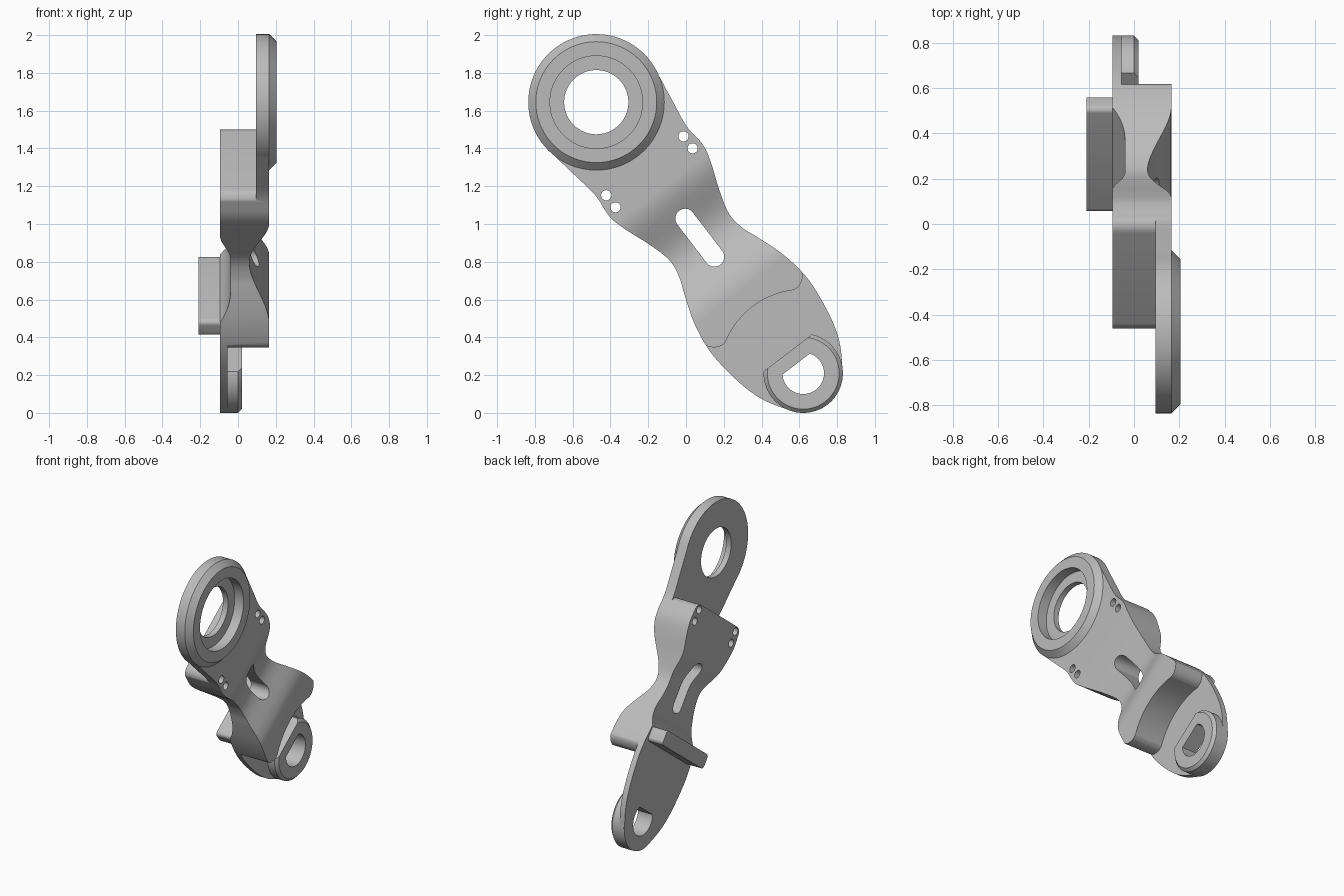
import bpy, bmesh
from math import cos, sin, pi, radians
from mathutils import Matrix, Vector

cube = bpy.data.objects.get("Cube")
if cube:
    bpy.data.objects.remove(cube)

# Arm frame: u runs from the ring to the boss, v across the arm, w through it
U, V, W = Vector((0, .607, -.795)), Vector((0, .795, .607)), Vector((1, 0, 0))
FRAME = Matrix((U, V, W)).transposed().to_4x4()
FRAME.translation = (0, -.475, 1.645)
BOSS_U = 1.805

steel = bpy.data.materials.new("light_grey_metal")
steel.use_nodes = True
grey = (.5, .5, .5, 1)
steel.diffuse_color = grey
steel.node_tree.nodes["Principled BSDF"].inputs["Base Color"].default_value = grey


def finish(name, bm):
    bmesh.ops.recalc_face_normals(bm, faces=bm.faces)
    mesh = bpy.data.meshes.new(name)
    bm.to_mesh(mesh)
    bm.free()
    mesh.materials.append(steel)
    obj = bpy.data.objects.new(name, mesh)
    obj.matrix_world = FRAME
    bpy.context.collection.objects.link(obj)
    return obj


def extrude(name, start, offset):
    """Solid swept from a closed loop of points along an offset."""
    bm = bmesh.new()
    face = bm.faces.new([bm.verts.new(p) for p in start])
    grown = bmesh.ops.extrude_face_region(bm, geom=[face])
    verts = [g for g in grown["geom"] if isinstance(g, bmesh.types.BMVert)]
    bmesh.ops.translate(bm, verts=verts, vec=offset)
    return finish(name, bm)


def plan_solid(name, outline, w0, w1):
    return extrude(name, [(u, v, w0) for u, v in outline], (0, 0, w1 - w0))


def lathe(name, profile, centre_u, steps=96):
    """Ring of revolution from a closed (radius, w) profile."""
    bm = bmesh.new()
    loops = [[bm.verts.new((centre_u + r * cos(2 * pi * i / steps), r * sin(2 * pi * i / steps), w))
              for i in range(steps)] for r, w in profile]
    for a, b in zip(loops, loops[1:] + loops[:1]):
        for i in range(steps):
            j = (i + 1) % steps
            bm.faces.new((a[i], a[j], b[j], b[i]))
    return finish(name, bm)


def combine(target, other, operation):
    mod = target.modifiers.new("combine", 'BOOLEAN')
    mod.operation, mod.object, mod.solver = operation, other, 'EXACT'
    bpy.context.view_layer.update()
    graph = bpy.context.evaluated_depsgraph_get()
    mesh = bpy.data.meshes.new_from_object(target.evaluated_get(graph))
    target.modifiers.clear()
    target.data = mesh
    bpy.data.objects.remove(other)


def arc(u, v, r, a0, a1, steps=24):
    angles = [radians(a0 + (a1 - a0) * i / steps) for i in range(steps + 1)]
    return [(u + r * cos(a), v + r * sin(a)) for a in angles]


def spline(points, steps=6):
    pts = [Vector(p) for p in points]
    pts = [2 * pts[0] - pts[1]] + pts + [2 * pts[-1] - pts[-2]]
    out = []
    for a, b, c, d in zip(pts, pts[1:], pts[2:], pts[3:]):
        for i in range(steps):
            t = i / steps
            out.append(tuple(.5 * (2 * b + (c - a) * t + (2 * a - 5 * b + 4 * c - d) * t * t
                                   + (3 * b - a - 3 * c + d) * t ** 3)))
    return out + [tuple(pts[-2])]


def ease(u0, w0, u1, w1, steps=20):
    return [(u0 + (u1 - u0) * i / steps, w0 + (w1 - w0) * (1 - cos(pi * i / steps)) / 2)
            for i in range(steps + 1)]


def mirrored(half):
    """Close a half outline that runs along +v by its mirror along -v."""
    return half + [(u, -v) for u, v in reversed(half) if abs(v) > 1e-5]


# Plan outline: ring end, shoulder, waist, hip, boss end
sides = spline([(.09, .3486), (.24, .325), (.39, .303), (.52, .312), (.62, .289), (.775, .232),
                (.9, .2), (1.0, .212), (1.09, .246), (1.224, .292), (1.356, .318),
                (1.484, .32), (1.666, .293), (1.8, .248), (1.932, .167)])
outline = mirrored(arc(0, 0, .36, 180, 77) + sides + arc(BOSS_U, 0, .21, 50, 0)[1:])
arm = plan_solid("arm", outline, -.095, .165)

# Side section: waist hollowed from both faces
hollow = [(1.08 + .16 * t / 12, -.04 - .055 * (t / 12) ** 2) for t in range(13)]
section = ([(-.6, .165)] + ease(.57, .165, .92, .06) + ease(.92, .06, 1.25, .165)[1:]
           + [(2.3, .165), (2.3, -.095)] + hollow[::-1] + ease(.9, -.04, .69, -.095)
           + [(-.6, -.095)])
combine(arm, extrude("section", [(u, -.6, w) for u, w in section], (0, 1.2, 0)), 'INTERSECT')

# Pocket behind the ring, with rounded shoulder corners
shoulder = [(-.6, .6), (.45, .6), (.45, .33)] + arc(.45, .25, .06, 90, 180, 10) + [(.39, 0)]
combine(arm, plan_solid("ring_pocket", mirrored(shoulder), -.3, .095), 'DIFFERENCE')

# Pocket around the boss: concave step with rounded corners
step = [(2.3, .6), (1.33, .6), (1.33, .34)] + spline(
    [(1.36, .325), (1.39, .312), (1.415, .285), (1.426, .255), (1.425, .23)], 4)
step += arc(BOSS_U, 0, .443, 149.5, 180)
combine(arm, plan_solid("boss_pocket", mirrored(step), -.055, .4), 'DIFFERENCE')

# Boss: chamfered disc with one flat side
disc = lathe("disc", [(.05, -.09), (.21, -.09), (.21, 0), (.19, .02), (.05, .02)], BOSS_U)
flat = [(1.4, -.4), (1.67, -.4), (1.67, .4), (1.4, .4)]
combine(disc, plan_solid("flat", flat, -.3, .3), 'DIFFERENCE')
combine(arm, disc, 'UNION')

# Ring: chamfered rim with a stepped bore
combine(arm, plan_solid("ring_opening", arc(0, 0, .3, 0, 357, 119), -.3, .4), 'DIFFERENCE')
ring = lathe("ring", [(.17, .095), (.305, .095), (.305, .165), (.36, .165), (.32, .205),
                      (.245, .205), (.245, .135), (.17, .135)], 0)

# Through holes: half-round shaft hole, slot, and two pairs of screw holes
holes = [arc(BOSS_U, 0, .11, -124, 124, 48),
         arc(.775, 0, .052, 90, 270) + arc(1.03, 0, .052, -90, 90)]
holes += [arc(u, v, .027, 0, 345, 23) for u in (.424, .504) for v in (-.257, .257)]
for hole in holes:
    combine(arm, plan_solid("hole", hole, -.4, .4), 'DIFFERENCE')

# Cross bar on the back, with rounded ends
end = arc(1.315, .265, .025, 0, 90, 6) + arc(1.265, .265, .025, 90, 180, 6)
bar = plan_solid("cross_bar", mirrored(end), -.21, -.07)

for obj in (arm, ring, bar):
    bpy.ops.object.select_all(action='DESELECT')
    obj.select_set(True)
    bpy.context.view_layer.objects.active = obj
    bpy.ops.object.shade_smooth_by_angle(angle=radians(30))
